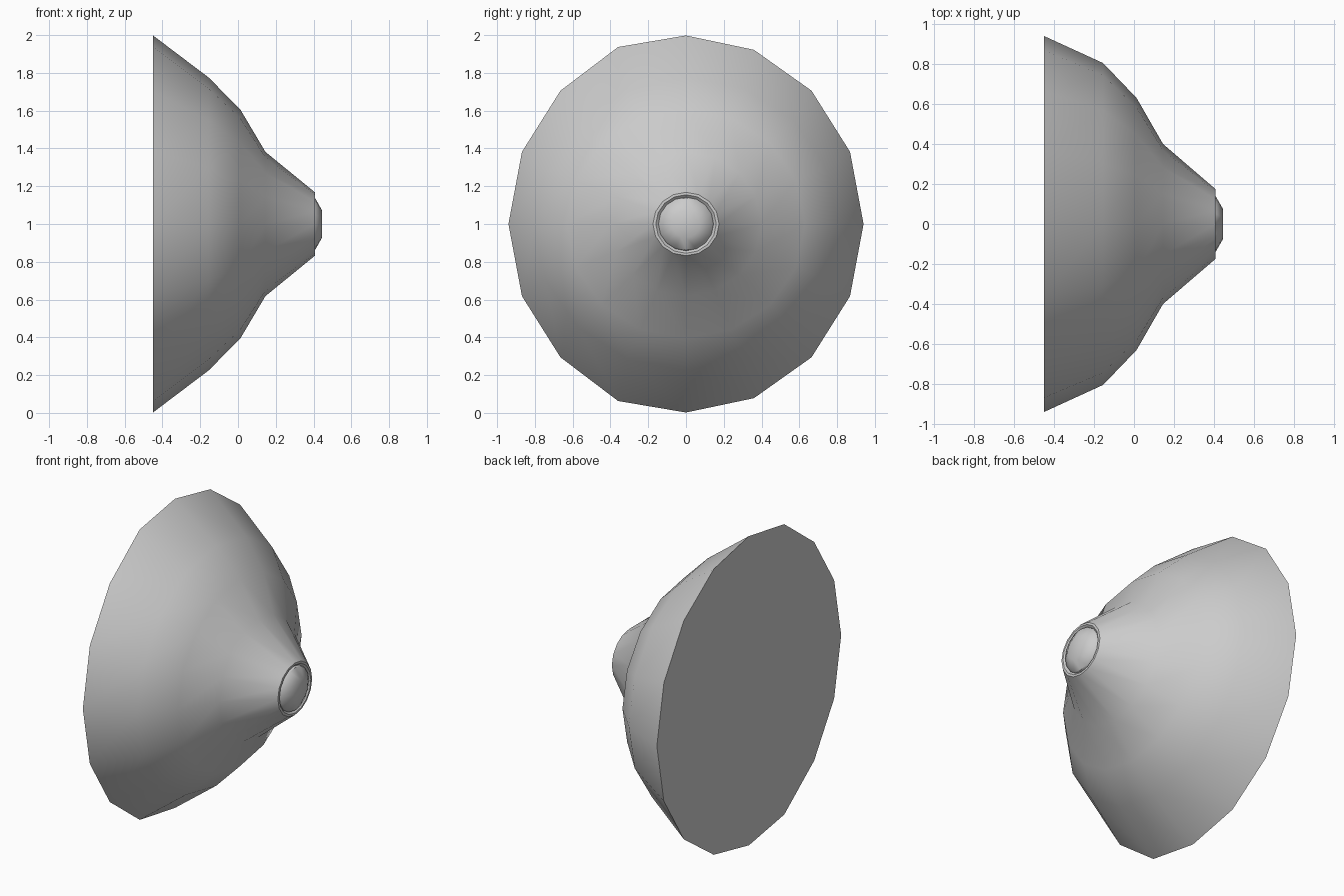
import bpy
import bmesh
import math

if "Cube" in bpy.data.objects:
    bpy.data.objects.remove(bpy.data.objects["Cube"])


def lathe(name, profile, sides, close_start=True, close_end=True):
    """Elliptical rings along x: (x, y radius, z radius)."""
    bm = bmesh.new()
    rings = []
    for x, ry, rz in profile:
        ring = []
        for i in range(sides):
            a = 2 * math.pi * i / sides
            ring.append(bm.verts.new((x, ry * math.sin(a), 1.0 + rz * math.cos(a))))
        rings.append(ring)
    for r0, r1 in zip(rings, rings[1:]):
        for i in range(sides):
            j = (i + 1) % sides
            bm.faces.new((r0[i], r0[j], r1[j], r1[i]))
    if close_start:
        bm.faces.new(rings[0])
    if close_end:
        bm.faces.new(rings[-1])
    # slight irregularity of the rim beside the top and bottom corners
    if name == "bell_body":
        for i, dz in ((15, 0.015), (9, -0.015)):
            rings[0][i].co.z += dz
    bmesh.ops.recalc_face_normals(bm, faces=bm.faces)
    me = bpy.data.meshes.new(name)
    bm.to_mesh(me)
    bm.free()
    ob = bpy.data.objects.new(name, me)
    bpy.context.collection.objects.link(ob)
    bpy.ops.object.select_all(action='DESELECT')
    ob.select_set(True)
    bpy.context.view_layer.objects.active = ob
    bpy.ops.object.shade_smooth_by_angle(angle=math.radians(40))
    return ob


# Flared body with flat back, narrowing to a neck, with a shallow groove and blunt tip
lathe("bell_body", [
    (-0.45, 0.94, 0.998),
    (-0.155, 0.805, 0.775),
    (0.013, 0.63, 0.605),
    (0.145, 0.40, 0.382),
    (0.407, 0.175, 0.168),
    (0.408, 0.16, 0.155),
    (0.396, 0.146, 0.142),
    (0.408, 0.14, 0.138),
    (0.445, 0.075, 0.072),
], 16)
